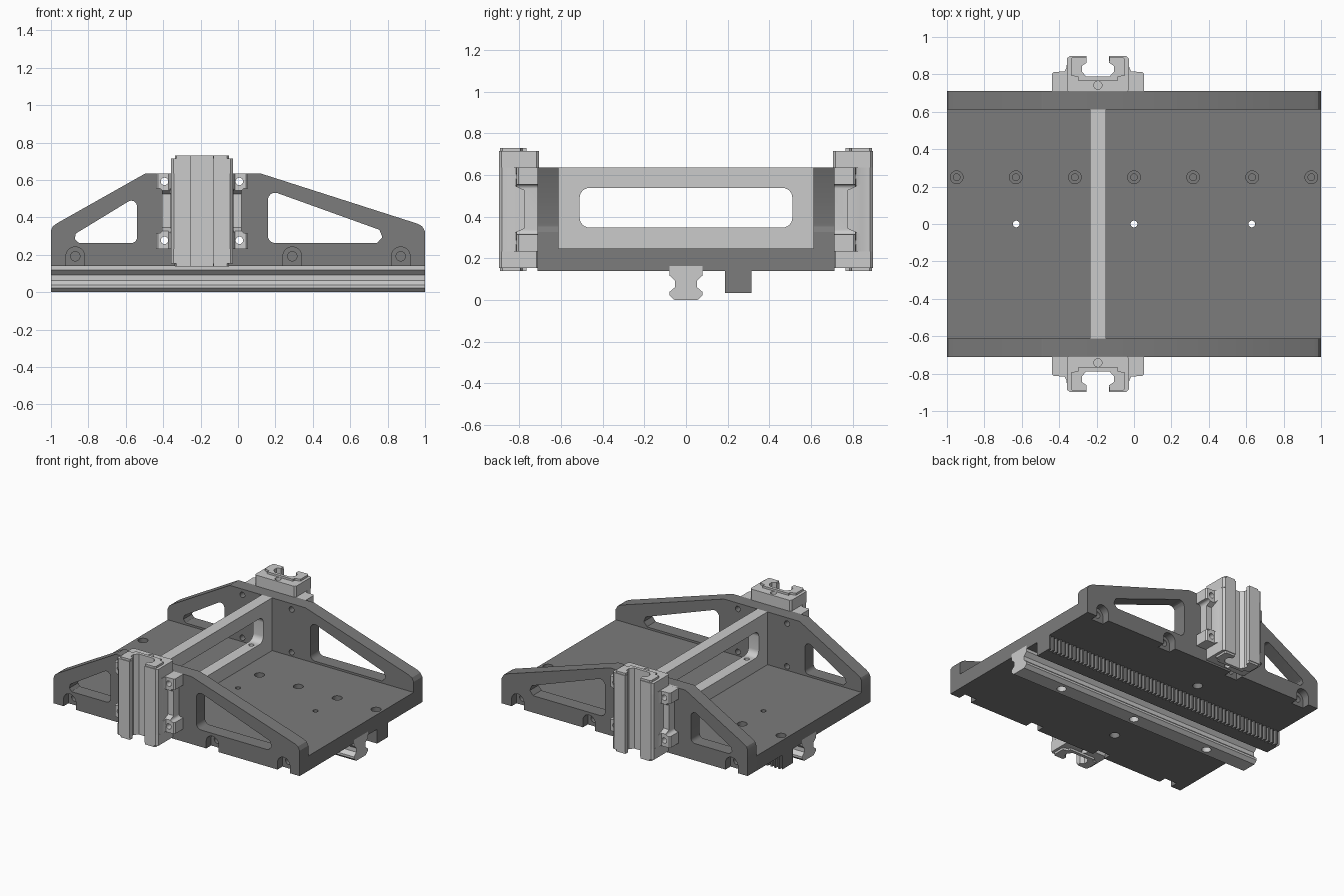
import bpy, bmesh, math
from mathutils import Vector

if "Cube" in bpy.data.objects:
    bpy.data.objects.remove(bpy.data.objects["Cube"])

dark = bpy.data.materials.new("dark_grey")
dark.diffuse_color = (0.2, 0.2, 0.2, 1)
dark.use_nodes = True
dark.node_tree.nodes["Principled BSDF"].inputs["Base Color"].default_value = dark.diffuse_color


def fillet(pts, r, n=6):
    """Round every corner of a closed 2D outline."""
    out = []
    for i, p in enumerate(pts):
        p = Vector(p)
        a = (Vector(pts[i - 1]) - p).normalized()
        b = (Vector(pts[(i + 1) % len(pts)]) - p).normalized()
        half = a.angle(b) / 2
        start, end = p + a * r / math.tan(half), p + b * r / math.tan(half)
        c = p + (a + b).normalized() * r / math.sin(half)
        for k in range(n + 1):
            d = (start - c).lerp(end - c, k / n).normalized()
            out.append(tuple(c + d * r))
    return out


def rect(a0, b0, a1, b1):
    return [(a0, b0), (a1, b0), (a1, b1), (a0, b1)]


def circle(a, b, r, n=24):
    return [(a + r * math.cos(2 * math.pi * k / n), b + r * math.sin(2 * math.pi * k / n)) for k in range(n)]


def prism(name, pts, axis, lo, hi, mat=None):
    """Extrude a 2D outline along an axis."""
    place = {'x': lambda a, b, t: (t, a, b), 'y': lambda a, b, t: (a, t, b), 'z': lambda a, b, t: (a, b, t)}[axis]
    bm = bmesh.new()
    low = [bm.verts.new(place(a, b, lo)) for a, b in pts]
    top = [bm.verts.new(place(a, b, hi)) for a, b in pts]
    bm.faces.new(low)
    bm.faces.new(top)
    for i in range(len(pts)):
        bm.faces.new((low[i - 1], low[i], top[i], top[i - 1]))
    bmesh.ops.recalc_face_normals(bm, faces=bm.faces)
    me = bpy.data.meshes.new(name)
    bm.to_mesh(me)
    bm.free()
    if mat:
        me.materials.append(mat)
    ob = bpy.data.objects.new(name, me)
    bpy.context.collection.objects.link(ob)
    return ob


def apply(ob, mod):
    bpy.context.view_layer.objects.active = ob
    bpy.ops.object.modifier_apply(modifier=mod.name)


def cut(ob, pts, axis, lo, hi):
    mat = ob.data.materials[0] if ob.data.materials else None
    tool = prism("cutter", pts, axis, lo, hi, mat)
    mod = ob.modifiers.new("cut", 'BOOLEAN')
    mod.operation, mod.solver, mod.object = 'DIFFERENCE', 'EXACT', tool
    apply(ob, mod)
    bpy.data.objects.remove(tool)


def finish(ob, mirror=False):
    if mirror:
        mod = ob.modifiers.new("mirror", 'MIRROR')
        mod.use_axis = (False, True, False)
        mod.use_mirror_merge = False
        apply(ob, mod)
    bpy.ops.object.select_all(action='DESELECT')
    ob.select_set(True)
    bpy.context.view_layer.objects.active = ob
    bpy.ops.object.shade_smooth_by_angle(angle=math.radians(25))


CX = -0.193                                   # centre line of bridge and carriages
Z0 = 0.139                                    # underside of the plates
RAIL_X = [-0.63, 0, 0.63]

# Base plate with rail groove and bolt holes
plate = prism("base_plate", rect(-1, -0.612, 1, 0.612), 'z', Z0, 0.248, dark)
cut(plate, rect(-0.08, 0.1, 0.08, 0.163), 'x', -1.1, 1.1)
for x in RAIL_X:
    cut(plate, circle(x, 0, 0.018), 'z', 0, 0.4)
for i in range(-3, 4):
    cut(plate, circle(i * 0.316, 0.25, 0.018), 'z', 0.1, 0.4)
    cut(plate, circle(i * 0.316, 0.25, 0.034), 'z', 0.2, 0.4)
for y in (-0.43, 0.43):
    cut(plate, circle(CX, y, 0.034), 'z', 0.1, 0.2)
finish(plate)

# Linear rail under the plate
half = [(0.055, 0), (0.08, 0.022), (0.08, 0.038), (0.052, 0.062), (0.052, 0.092), (0.08, 0.118), (0.08, 0.163)]
rail = prism("bottom_rail", half + [(-y, z) for y, z in reversed(half)], 'x', -1, 1)
for x in RAIL_X:
    cut(rail, circle(x, 0, 0.018), 'z', -0.1, 0.3)
    cut(rail, circle(x, 0, 0.032), 'z', -0.1, 0.08)
finish(rail)

# Toothed rack, teeth facing the back
N = 63
p = 2 / N
teeth = []
for i in range(N):
    x = 1 - i * p
    teeth += [(x - 0.05 * p, 0.315), (x - 0.42 * p, 0.315), (x - 0.58 * p, 0.286), (x - 0.86 * p, 0.286)]
rack = prism("gear_rack", [(-1, 0.188), (1, 0.188), (1, 0.315)] + teeth + [(-1, 0.315)], 'z', 0.034, Z0 + 0.002, dark)

# Side plates with windows, bolt notches and carriage bolt holes
outline = [(-1, Z0), (1, Z0), (1, 0.325), (0.985, 0.352), (0.96, 0.366), (0.12, 0.635), (-0.495, 0.635),
           (-0.965, 0.37), (-0.99, 0.352), (-1, 0.33)]
side = prism("side_plates", outline, 'y', 0.612, 0.712, dark)
cut(side, fillet([(-0.95, 0.263), (-0.54, 0.263), (-0.54, 0.513)], 0.03), 'y', 0.5, 0.8)
cut(side, fillet([(0.16, 0.263), (0.952, 0.263), (0.16, 0.548)], 0.038), 'y', 0.5, 0.8)
for x in (-0.87, -0.29, 0.29, 0.87):
    arch = [(x + 0.05 * math.cos(math.pi * k / 16), 0.192 + 0.05 * math.sin(math.pi * k / 16)) for k in range(17)]
    cut(side, [(x + 0.05, 0.1)] + arch + [(x - 0.05, 0.1)], 'y', 0.655, 0.8)
    cut(side, circle(x, 0.192, 0.025), 'y', 0.5, 0.8)
bolts = [(CX + s * 0.2, z) for s in (-1, 1) for z in (0.277, 0.592)]
for x, z in bolts:
    cut(side, circle(x, z, 0.02), 'y', 0.5, 0.8)
finish(side, True)

# Bridge frame between the side plates
bridge = prism("bridge_frame", rect(-0.612, 0.248, 0.612, 0.636), 'x', CX - 0.042, CX + 0.042)
cut(bridge, fillet(rect(-0.51, 0.348, 0.51, 0.537), 0.045), 'x', -0.5, 0.5)
for y in (-0.43, 0.43):
    cut(bridge, circle(CX, y, 0.018), 'z', 0.24, 0.4)
finish(bridge)


def symmetric(half):
    return [(CX + x, y) for x, y in half] + [(CX - x, y) for x, y in reversed(half)]


# Carriage body with flanges, rail channel open outwards
channel = [(0.06, 0.897), (0.06, 0.862), (0.086, 0.845), (0.086, 0.815), (0.062, 0.788)]
body = prism("carriage_bodies", symmetric([(0.23, 0.698), (0.246, 0.712), (0.246, 0.803), (0.236, 0.813),
             (0.178, 0.815), (0.167, 0.84), (0.165, 0.882), (0.15, 0.897)] + channel), 'z', 0.232, 0.635)
for s in (-1, 1):
    a, b, c = (CX + s * d for d in (0.212, 0.3, 0.168))
    cut(body, fillet(rect(min(a, b), 0.315, max(a, b), 0.555), 0.02), 'y', 0.6, 1)
    slope = [(0.775, 0.345), (0.85, 0.31), (0.85, 0.56), (0.775, 0.525)]
    cut(body, slope, 'x', min(b, c), max(b, c))
for x, z in bolts:
    cut(body, circle(x, z, 0.02), 'y', 0.6, 1)
finish(body, True)

# End caps and wiper seals at both ends of each carriage
cap = symmetric([(0.155, 0.705), (0.166, 0.717), (0.166, 0.885), (0.152, 0.897)] + channel)
seal = symmetric([(0.105, 0.765), (0.105, 0.785), (0.145, 0.795), (0.145, 0.88), (0.135, 0.892), (0.062, 0.892)]
                 + channel[1:])
for tag, c0, c1, s0, s1 in (("upper", 0.635, 0.715, 0.715, 0.73), ("lower", 0.153, 0.232, 0.138, 0.153)):
    ob = prism(tag + "_end_caps", cap, 'z', c0, c1)
    end = (c1 - 0.03, 1) if tag == "upper" else (0, c0 + 0.03)
    cut(ob, circle(CX, 0.742, 0.022), 'z', *end)
    finish(ob, True)
    finish(prism(tag + "_wiper_seals", seal, 'z', s0, s1), True)
